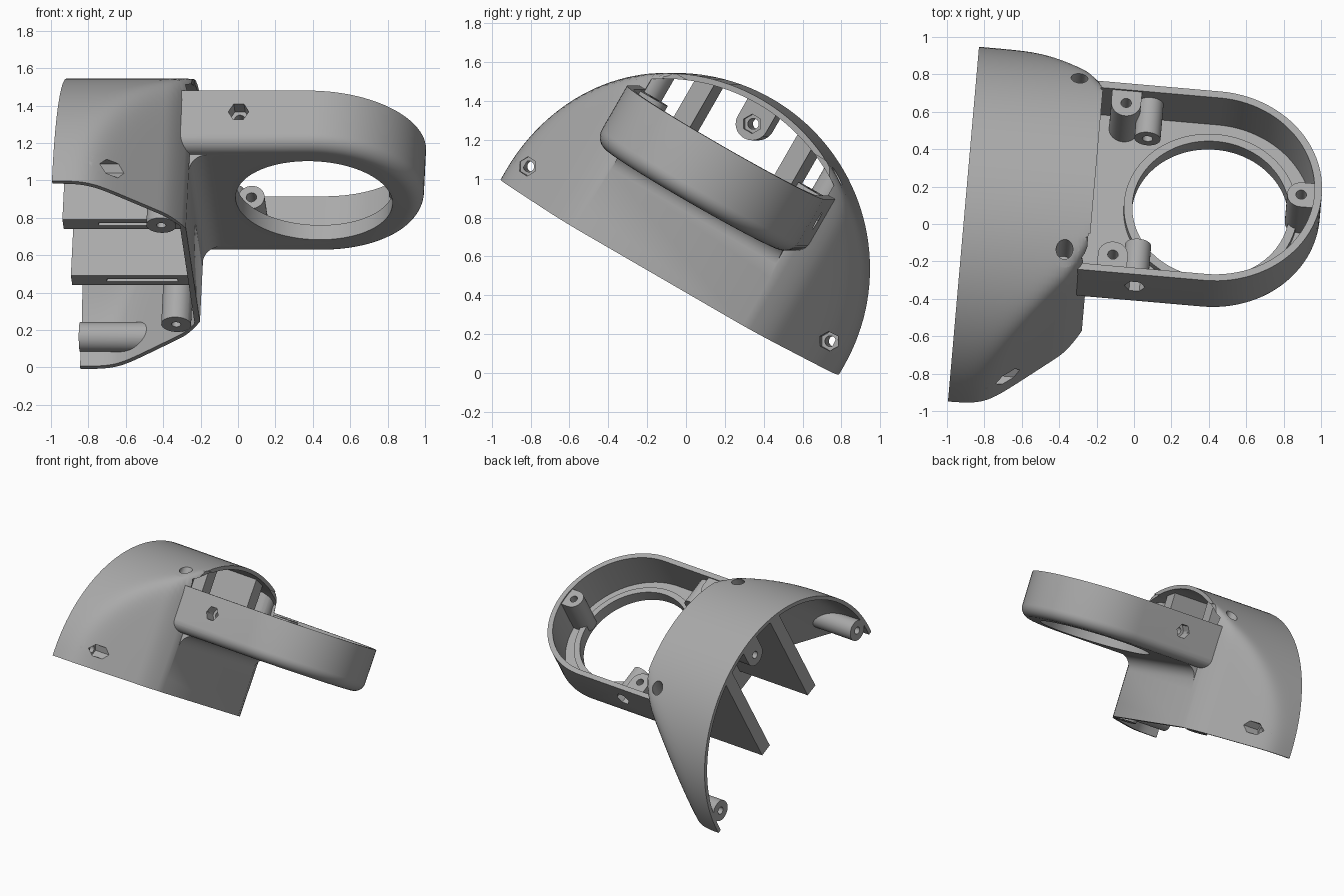
import bpy
import bmesh
from math import sin, cos, pi, radians
from mathutils import Matrix, Vector

if "Cube" in bpy.data.objects:
    bpy.data.objects.remove(bpy.data.objects["Cube"])

grey = bpy.data.materials.new("plain grey")
grey.use_nodes = True
grey.diffuse_color = (0.4, 0.4, 0.4, 1)
grey.node_tree.nodes["Principled BSDF"].inputs["Base Color"].default_value = (0.4, 0.4, 0.4, 1)

# Local frame: x along the shell axis, y across it, z square to its open base
PLACE = (Matrix.Translation((0, -0.136, 0.538)) @ Matrix.Rotation(radians(-5), 4, "Z")
         @ Matrix.Rotation(radians(-30), 4, "X"))
RIM, END, BASE, R = -0.92, -0.24, -0.05, 1.007
TRAY_X, TRAY_R, TRAY_LOW, TRAY_TOP, FLOOR = 0.39, 0.585, 0.41, 0.75, 0.46


def loft(name, rings):
    """Skin a list of equal rings and cap both ends."""
    bm = bmesh.new()
    rows = [[bm.verts.new(p) for p in ring] for ring in rings]
    n = len(rows[0])
    for a, b in zip(rows, rows[1:]):
        for i in range(n):
            j = (i + 1) % n
            bm.faces.new((a[i], a[j], b[j], b[i]))
    bm.faces.new(rows[0])
    bm.faces.new(rows[-1])
    bmesh.ops.recalc_face_normals(bm, faces=bm.faces)
    mesh = bpy.data.meshes.new(name)
    bm.to_mesh(mesh)
    bm.free()
    mesh.materials.append(grey)
    obj = bpy.data.objects.new(name, mesh)
    bpy.context.collection.objects.link(obj)
    return obj


def rod(name, axis, centre, r, a, b, n=32):
    """Cylinder along an axis, from a to b; centre gives the other two values."""
    k = "xyz".index(axis)
    rings = []
    for end in (a, b):
        ring = []
        for i in range(n):
            t = 2 * pi * i / n
            p = [centre[0] + r * cos(t), centre[1] + r * sin(t)]
            p.insert(k, end)
            ring.append(Vector(p))
        rings.append(ring)
    return loft(name, rings)


def box(name, x, y, z):
    return loft(name, [[(x[0], y[0], h), (x[1], y[0], h), (x[1], y[1], h), (x[0], y[1], h)] for h in z])


def combine(obj, other, op="DIFFERENCE", keep=False):
    mod = obj.modifiers.new(op.lower(), "BOOLEAN")
    mod.operation, mod.object, mod.solver = op, other, "EXACT"
    bpy.context.view_layer.objects.active = obj
    bpy.ops.object.modifier_apply(modifier=mod.name)
    if not keep:
        bpy.data.objects.remove(other)


def half_width(x):
    """Half width of the base outline: slanted sides with a rounded last corner."""
    t = max(0, (x + 0.36) / 0.12)
    return 0.57 + 0.9 * (END - x) - 0.07 * t * t


def section(x, r, w, low, n=72):
    """Half circle blended softly into side walls at distance w."""
    pts = []
    for i in range(n + 1):
        t = pi * i / n
        rho = (r ** -26 + (abs(cos(t)) / w) ** 26) ** (-1 / 26)
        pts.append((x, rho * cos(t), rho * sin(t)))
    return [(x, pts[0][1], low)] + pts + [(x, pts[-1][1], low)]


def shell(name, r, inset, start, end, low, n=32):
    xs = [start + (end - start) * i / n for i in range(n + 1)]
    return loft(name, [section(x, r, half_width(x) - inset, low) for x in xs])


def stadium(x0, r, z, n=48):
    arc = [(TRAY_X + r * cos(t), r * sin(t), z) for t in (-pi / 2 + pi * i / n for i in range(n + 1))]
    return [(x0, -r, z)] + arc + [(x0, r, z)]


# Outer shell, kept as an envelope for trimming the inside parts
envelope = shell("envelope", R, 0, RIM, END, BASE)
envelope.hide_render = True
body = shell("shell_and_tray", R, 0, RIM, END, BASE)

# Tray with rounded lower edge
f = 0.08
layers = [(f * (1 - sin(a)), TRAY_LOW + f * (1 - cos(a))) for a in (pi / 2 * i / 8 for i in range(9))]
layers.append((0, TRAY_TOP))
combine(body, loft("tray", [stadium(-0.3, TRAY_R - d, z) for d, z in layers]), "UNION")

# Hollow curve where the tray floor meets the end wall
fr = 0.1
curve = [(END + fr - fr * cos(a), TRAY_LOW - fr + fr * sin(a)) for a in (pi / 2 * i / 8 for i in range(9))]
curve += [(END + fr, TRAY_LOW + 0.02), (END - 0.02, TRAY_LOW + 0.02), (END - 0.02, TRAY_LOW - fr)]
combine(body, loft("fillet", [[(x, y, z) for x, z in curve] for y in (-0.49, 0.49)]), "UNION")

# Hollow out the shell, the tray and the opening between them
combine(body, shell("hollow", R - 0.03, 0.035, -1.0, END - 0.03, -0.2))
combine(body, loft("tray_hollow", [stadium(END - 0.01, TRAY_R - 0.04, z) for z in (FLOOR, 0.9)]))
opening = loft("opening", [section(x, R - 0.03, 9, 0) for x in (-0.35, -0.2)])
combine(opening, box("limit", (-0.5, 0), (-0.545, 0.545), (FLOOR, 1.2)), "INTERSECT")
combine(body, opening)
combine(body, rod("eye", "z", (TRAY_X, 0), 0.42, 0.3, 0.6, 96))
parts = [body]

# Raised lip round the tray hole
lip = rod("tray_lip", "z", (TRAY_X, 0), 0.465, FLOOR - 0.01, 0.5, 96)
combine(lip, rod("bore", "z", (TRAY_X, 0), 0.42, 0.3, 0.6, 96))
parts.append(lip)


def drill(objs, *args):
    for obj in objs:
        combine(obj, rod("drill", *args))


# Screw post at the round end of the tray
end_post = rod("tray_end_post", "z", (0.865, 0), 0.075, FLOOR - 0.02, 0.74)
combine(end_post, box("web", (0.865, 0.95), (-0.075, 0.075), (FLOOR - 0.02, 0.74)), "UNION")
drill([end_post], "z", (0.865, 0), 0.028, 0.55, 0.8)
parts.append(end_post)

for s, side in ((-1, "right"), (1, "left")):
    # Tray corner post
    post = rod(side + "_tray_post", "z", (-0.11, s * 0.47), 0.08, FLOOR - 0.02, 0.74)
    web = box("web", (-0.19, -0.03), sorted((s * 0.47, s * 0.56)), (FLOOR - 0.02, 0.74))
    combine(post, web, "UNION")
    drill([post], "z", (-0.11, s * 0.47), 0.028, 0.55, 0.8)

    # Sideways screw tube with a hexagonal pocket in the tray wall
    tube = rod(side + "_tray_tube", "y", (0.02, 0.62), 0.07, s * 0.33, s * 0.56)
    drill([body, tube], "y", (0.02, 0.62), 0.055, s * 0.5, s * 0.7, 6)
    drill([tube], "y", (0.02, 0.62), 0.028, s * 0.3, s * 0.6)

    # Slotted rib inside the shell
    rib = box(side + "_rib", (RIM, END - 0.01), sorted((s * 0.25, s * 0.35)), (0.09, 1.1))
    combine(rib, envelope, "INTERSECT", True)
    combine(rib, box("slot", (-0.73, -0.35), sorted((s * 0.285, s * 0.315)), (0, 0.6)))
    combine(rib, box("gap", (-0.3, -0.2), (-0.545, 0.545), (FLOOR, 1.2)))

    # Upright tube in the shell corner, open at the top
    corner = rod(side + "_corner_tube", "z", (-0.37, s * 0.53), 0.08, BASE, 1.0)
    combine(corner, envelope, "INTERSECT", True)
    drill([corner], "z", (-0.37, s * 0.53), 0.025, -0.2, 1.0)
    drill([corner, body], "z", (-0.37, s * 0.53), 0.045, 0.7, 1.1)

    # Lengthwise tube by the base, with a hexagonal pocket in the slanted wall
    edge = rod(side + "_edge_tube", "x", (s * 0.9, 0.087), 0.08, RIM, -0.3)
    combine(edge, envelope, "INTERSECT", True)
    drill([edge], "x", (s * 0.9, 0.087), 0.028, -1.0, -0.3)
    drill([edge, body], "x", (s * 0.9, 0.087), 0.05, -0.68, -0.3, 6)
    parts += [post, tube, rib, corner, edge]

# Lengthwise tube under the crown of the shell
crown = rod("crown_tube", "x", (0, 0.86), 0.085, RIM, -0.55)
combine(crown, box("web", (RIM, -0.55), (-0.085, 0.085), (0.86, 1.1)), "UNION")
combine(crown, envelope, "INTERSECT", True)
drill([crown], "x", (0, 0.86), 0.028, -1.0, -0.5)
drill([crown], "x", (0, 0.86), 0.05, -0.62, -0.5, 6)
parts.append(crown)
bpy.data.objects.remove(envelope)

# Tilt everything into place and smooth the curved faces
for obj in parts:
    obj.data.transform(PLACE)
    bpy.ops.object.select_all(action="DESELECT")
    obj.select_set(True)
    bpy.context.view_layer.objects.active = obj
    bpy.ops.object.shade_smooth_by_angle(angle=radians(30))
